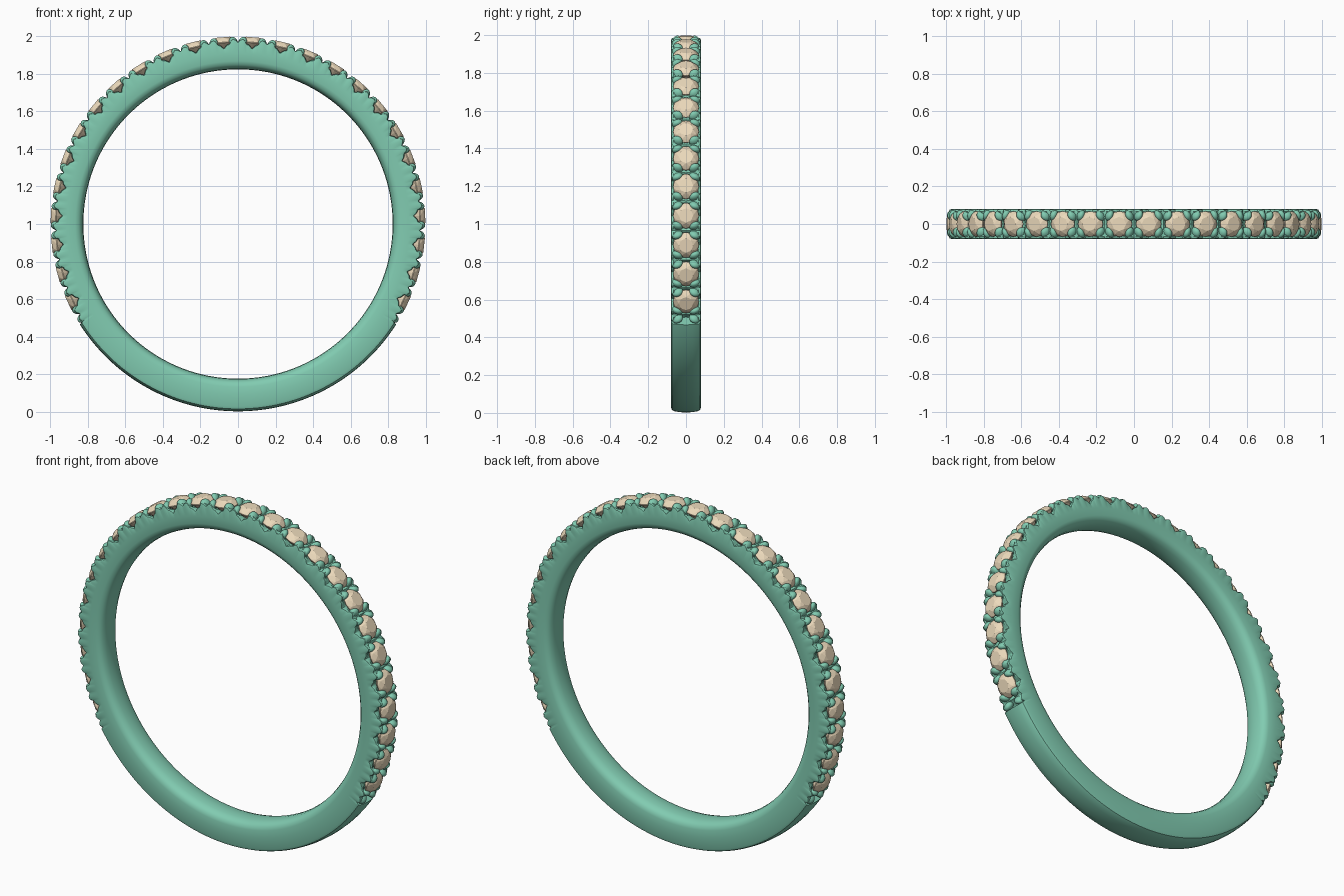
import bpy, bmesh, math
from mathutils import Matrix, Vector

if "Cube" in bpy.data.objects:
    bpy.data.objects.remove(bpy.data.objects["Cube"])

STEP = math.radians(9.2)      # angle between stones
N_SIDE = 13                   # stones each side of the top
END = STEP * N_SIDE + math.radians(2.7)
CENTRE = Matrix.Translation((0, 0, 1))


def material(name, col):
    m = bpy.data.materials.new(name)
    m.diffuse_color = (*col, 1)
    m.use_nodes = True
    m.node_tree.nodes["Principled BSDF"].inputs["Base Color"].default_value = m.diffuse_color
    return m


green = material("green_metal", (0.22, 0.60, 0.44))
tan = material("tan_stone", (0.84, 0.70, 0.50))


def finish(name, bm, mat, smooth=True):
    bmesh.ops.recalc_face_normals(bm, faces=bm.faces)
    me = bpy.data.meshes.new(name)
    bm.to_mesh(me)
    bm.free()
    ob = bpy.data.objects.new(name, me)
    bpy.context.collection.objects.link(ob)
    me.materials.append(mat)
    if smooth:
        bpy.ops.object.select_all(action='DESELECT')
        ob.select_set(True)
        bpy.context.view_layer.objects.active = ob
        bpy.ops.object.shade_smooth_by_angle(angle=math.radians(40))
    return ob


def spot(a):
    """Frame on the ring: a = angle from the top, local z = outward."""
    return CENTRE @ Matrix.Rotation(a, 4, 'Y')


def lerp_table(x, table):
    for (x0, y0), (x1, y1) in zip(table, table[1:]):
        if x <= x1:
            return y0 + (y1 - y0) * (x - x0) / (x1 - x0)
    return table[-1][1]


# Side wall height from a prong (0) to the middle of a stone (0.5)
WALL = [(0, 0.970), (0.09, 0.984), (0.17, 0.988), (0.24, 0.980),
        (0.29, 0.962), (0.38, 0.957), (0.5, 0.938)]


def half_section(a):
    inner = [(0.0, 0.824), (0.035, 0.827), (0.058, 0.835), (0.072, 0.848),
             (0.079, 0.868), (0.079, 0.91)]
    if abs(a) > END:
        return inner + [(0.079, 0.972), (0.074, 0.985), (0.062, 0.991),
                        (0.035, 0.996), (0.0, 0.998)]
    t = abs(a) / STEP
    t = abs(t - round(t))
    h = lerp_table(t, WALL)
    mid = 0.930 + 0.035 * max(0, 1 - t / 0.22)
    return inner + [(0.079, h - 0.014), (0.076, h - 0.004), (0.066, h),
                    (0.030, min(h, mid + 0.01)), (0.0, mid)]


# Band: swept section with a notched, stone-set upper part
bm = bmesh.new()
N = 1080
rings = []
for i in range(N):
    a = -math.pi + 2 * math.pi * i / N
    half = half_section(a)
    loop = half + [(-y, r) for y, r in half[-2:0:-1]]
    M = spot(a)
    rings.append([bm.verts.new(M @ Vector((0, y, r))) for y, r in loop])
for i in range(N):
    A, B = rings[i], rings[(i + 1) % N]
    for j in range(len(A)):
        k = (j + 1) % len(A)
        bm.faces.new((A[j], A[k], B[k], B[j]))
finish("band", bm, green)

# Prongs: four rounded petals at every gap between stones
bm = bmesh.new()
for k in range(-N_SIDE, N_SIDE + 1):
    for sx in (-1, 1):
        for sy in (-1, 1):
            M = (spot(k * STEP) @ Matrix.Rotation(sx * 0.12, 4, 'Y')
                 @ Matrix.Identity(4))
            M = (spot(k * STEP) @ Matrix.Translation((sx * 0.024, sy * 0.046, 0.967))
                 @ Matrix.Rotation(sx * 0.35, 4, 'Y')
                 @ Matrix.Rotation(-sx * sy * 0.35, 4, 'Z')
                 @ Matrix.Diagonal((0.021, 0.031, 0.031, 1)))
            bmesh.ops.create_uvsphere(bm, u_segments=16, v_segments=10,
                                      radius=1, matrix=M)
finish("prongs", bm, green)


# Stones: faceted round cut made as a convex hull of rings
def ring(n, rad, h, off=0.0):
    return [Vector((rad * math.cos(2 * math.pi * (i + off) / n),
                    rad * math.sin(2 * math.pi * (i + off) / n), h))
            for i in range(n)]


cut = (ring(8, 0.038, 0.998) + ring(8, 0.057, 0.986, 0.5)
       + ring(16, 0.068, 0.972) + ring(16, 0.068, 0.968)
       + [Vector((0, 0, 0.905))])
stone = bmesh.new()
for p in cut:
    stone.verts.new(p)
bmesh.ops.convex_hull(stone, input=stone.verts)
bmesh.ops.dissolve_limit(stone, angle_limit=0.02, verts=stone.verts, edges=stone.edges)
unit = bpy.data.meshes.new("stone_unit")
stone.to_mesh(unit)
stone.free()

bm = bmesh.new()
for k in range(-N_SIDE, N_SIDE):
    start = len(bm.verts)
    bm.from_mesh(unit)
    bm.verts.ensure_lookup_table()
    bmesh.ops.transform(bm, matrix=spot((k + 0.5) * STEP), verts=bm.verts[start:])
finish("stones", bm, tan, smooth=False)
bpy.data.meshes.remove(unit)
